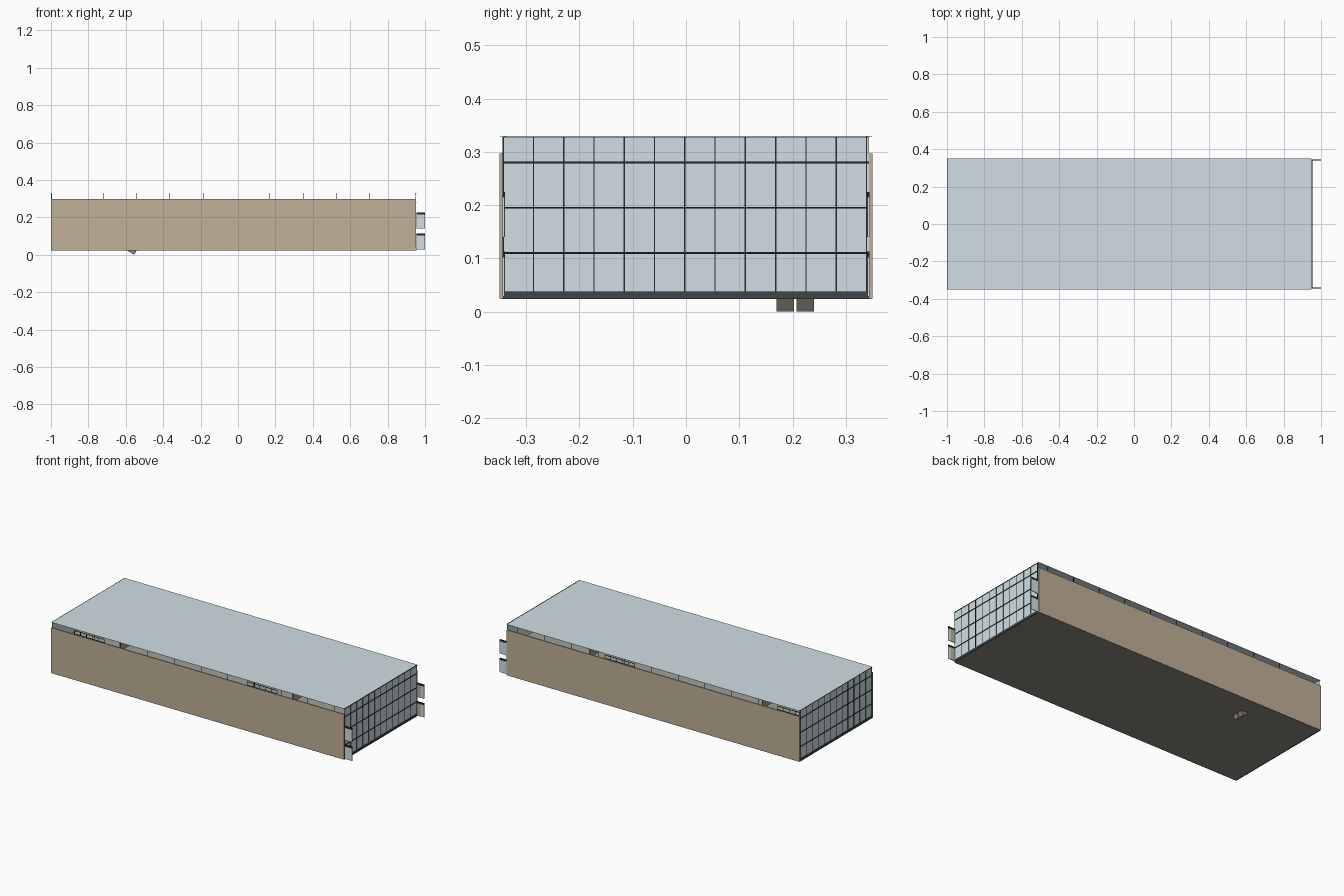
import bpy, bmesh, math
from mathutils import Vector

cube = bpy.data.objects.get("Cube")
if cube:
    bpy.data.objects.remove(cube, do_unlink=True)


def material(name, color):
    m = bpy.data.materials.new(name)
    m.use_nodes = True
    m.diffuse_color = (*color, 1)
    m.node_tree.nodes["Principled BSDF"].inputs["Base Color"].default_value = (*color, 1)
    return m


GLASS = material("pale_glass", (0.63, 0.74, 0.78))
TAN = material("tan_cladding", (0.53, 0.435, 0.31))
DARK = material("dark_frame", (0.02, 0.023, 0.024))
CHARCOAL = material("charcoal_sill", (0.05, 0.06, 0.06))
BASE = material("brown_grey_base", (0.26, 0.245, 0.21))
STEEL = material("warm_grey_steel", (0.26, 0.225, 0.205))
FLOOR = material("grey_floor", (0.34, 0.35, 0.34))


def boxes(name, spans, mat):
    """One object from a list of (min corner, max corner) boxes."""
    bm = bmesh.new()
    for lo, hi in spans:
        lo, hi = Vector(lo), Vector(hi)
        verts = bmesh.ops.create_cube(bm, size=1)["verts"]
        for v in verts:
            v.co = (lo + hi) / 2 + v.co * (hi - lo)
    return finish(name, bm, mat)


def finish(name, bm, mat):
    bmesh.ops.recalc_face_normals(bm, faces=bm.faces)
    mesh = bpy.data.meshes.new(name)
    bm.to_mesh(mesh)
    bm.free()
    obj = bpy.data.objects.new(name, mesh)
    mesh.materials.append(mat)
    bpy.context.collection.objects.link(obj)
    return obj


def prism(name, outline, y0, y1, mat):
    """Extrude an x-z outline along y."""
    bm = bmesh.new()
    face = bm.faces.new([bm.verts.new((x, y0, z)) for x, z in outline])
    new = bmesh.ops.extrude_face_region(bm, geom=[face])["geom"]
    bmesh.ops.translate(bm, vec=(0, y1 - y0, 0),
                        verts=[g for g in new if isinstance(g, bmesh.types.BMVert)])
    return finish(name, bm, mat)


X0, X1, Y = -1.0, 0.954, 0.343
BOTTOM, WALL_TOP, TOP = 0.025, 0.297, 0.33
LEVELS = (0.11, 0.195, 0.28)

# Ground slab, upper floors and roof sheet
boxes("ground_slab", [((X0 + .005, -Y - .006, BOTTOM - .001), (X1 - .005, Y + .006, 0.036))], BASE)
boxes("upper_floors", [((X0 + .01, -Y, z - .004), (X1 - .01, Y, z)) for z in LEVELS[:2]], FLOOR)
boxes("roof_sheet", [((X0 + .004, -Y - .006, TOP - .001), (X1 - .006, Y + .006, TOP))], GLASS)

# Long solid walls, with a clear strip left under the roof
for side, s in (("front", -1), ("back", 1)):
    a, b = sorted((s * Y, s * 0.35))
    boxes(side + "_wall", [((X0, a, BOTTOM), (X1 - .004, b, WALL_TOP))], TAN)
    posts = [-0.72 + 0.178 * i for i in range(10)]
    boxes(side + "_clerestory_posts",
          [((x - .001, s * 0.34 - .001, 0.195), (x + .001, s * 0.34 + .001, TOP - .001))
           for x in posts], DARK)

# Glazed ends with a grid of bars, a top frame and a charcoal sill
for side, x, s, cap in (("left", X1, 1, .007), ("right", X0, -1, .004)):
    def plate(y0, z0, y1, z1, d0, d1):
        a, b = sorted((x - s * d0, x - s * d1))
        return ((a, y0, z0), (b, y1, z1))
    boxes(side + "_end_glass", [plate(-Y, BOTTOM, Y, TOP - .002, .003, .006)], GLASS)
    bars = [plate(y - .0012, 0.036, y + .0012, TOP - .002, .001, .003)
            for y in [-0.343 + 0.0568 * i for i in range(13)]]
    bars += [plate(-Y, z - .0018, Y, z + .0018, 0, .003) for z in LEVELS]
    boxes(side + "_end_bars", bars, DARK)
    boxes(side + "_end_frame", [plate(-Y - .003, TOP - .0015, Y + .003, TOP, 0, cap)], DARK)
    boxes(side + "_end_sill", [plate(-Y, BOTTOM - .001, Y, 0.038, -.0005, .004)], CHARCOAL)

# Two tiers of projecting corner panels on the left end
for side, s in (("front", -1), ("back", 1)):
    for tier, z in (("lower", 0.028), ("upper", 0.14)):
        def strip(y0, y1, z0, z1, xa=X1, xb=1.0):
            a, b = sorted((s * y0, s * y1))
            return ((xa, a, z0), (xb, b, z1))
        label = f"{side}_{tier}_panel"
        boxes(label, [strip(.341, .344, z, z + .074)], GLASS)
        boxes(label + "_lining", [strip(.340, .341, z, z + .074, X1, 0.98)], TAN)
        boxes(label + "_head", [strip(.3395, .3445, z + .074, z + .085)], DARK)

# Twin escalators whose lower ends drop through the slab
flight = [(-0.60, 0.027), (-0.555, 0.0), (-0.54, 0.027)]
for name, y in (("front", 0.17), ("back", 0.207)):
    prism(name + "_escalator_foot", flight, y, y + .033, STEEL)
    for tier, z in enumerate((0.036, LEVELS[0])):
        ramp = [(-0.57, z), (-0.545, z), (-0.70, z + .086), (-0.725, z + .086)]
        prism(f"{name}_escalator_{tier}", ramp, y, y + .033, STEEL)

# Balustrades and partitions on the top storey
rails, walls = [], []
for xc in (-0.85, 0.3):
    for s in (-1, 1):
        rails += [((xc - .1, s * .2 - .001, z), (xc + .1, s * .2 + .001, z + .003))
                  for z in (.215, .235)]
        rails += [((xc - .1 + .04 * i, s * .2 - .001, .195),
                   (xc - .097 + .04 * i, s * .2 + .001, .235)) for i in range(6)]
    walls.append(((xc + .2, -.2, .195), (xc + .205, .2, .27)))
boxes("balustrades", rails, DARK)
boxes("partitions", walls, FLOOR)
